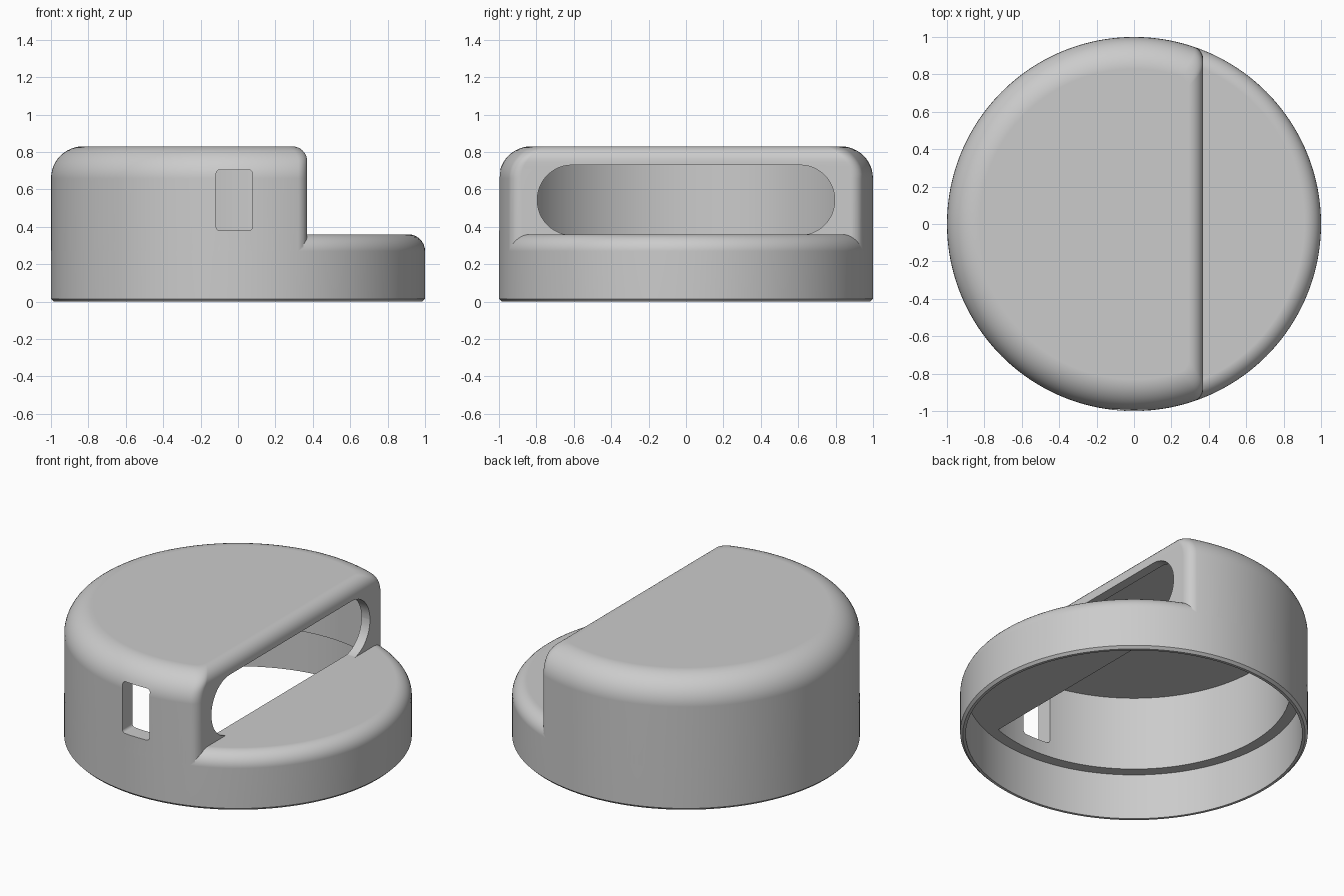
import bpy, math

if "Cube" in bpy.data.objects:
    bpy.data.objects.remove(bpy.data.objects["Cube"])

N = 144          # points around the long arc
STEP_X = 0.37    # position of the step wall


def loft(name, layers):
    """Closed solid from stacked outlines: layers = [(xyz points), ...] bottom to top."""
    n = len(layers[0])
    verts = [p for layer in layers for p in layer]
    faces = [tuple(reversed(range(n)))]
    for k in range(len(layers) - 1):
        a, b = k * n, (k + 1) * n
        faces += [(a + i, a + (i + 1) % n, b + (i + 1) % n, b + i) for i in range(n)]
    faces.append(tuple(range((len(layers) - 1) * n, len(layers) * n)))
    me = bpy.data.meshes.new(name)
    me.from_pydata(verts, [], faces)
    ob = bpy.data.objects.new(name, me)
    bpy.context.collection.objects.link(ob)
    return ob


def disc(r, z):
    return [(r * math.cos(2 * math.pi * i / 192), r * math.sin(2 * math.pi * i / 192), z)
            for i in range(192)]


def d_shape(r, xc, c, z, m=8):
    """Circle of radius r cut flat at x = xc, with corners rounded by c."""
    cx = xc - c
    cy = math.sqrt((r - c) ** 2 - cx ** 2)
    phi = math.atan2(cy, cx)
    pts = []
    for i in range(m):
        t = phi * i / m
        pts.append((cx + c * math.cos(t), cy + c * math.sin(t), z))
    for i in range(N + 1):
        t = phi + (2 * math.pi - 2 * phi) * i / N
        pts.append((r * math.cos(t), r * math.sin(t), z))
    for i in range(1, m + 1):
        t = -phi + phi * i / m
        pts.append((cx + c * math.cos(t), -cy + c * math.sin(t), z))
    return pts


def rounded_rect(w, h, r, m):
    """Half sizes w, h with corner radius r, counter-clockwise."""
    pts = []
    for k, (sx, sy) in enumerate([(1, 1), (-1, 1), (-1, -1), (1, -1)]):
        for i in range(m + 1):
            t = math.pi / 2 * (k + i / m)
            pts.append((sx * (w - r) + r * math.cos(t), sy * (h - r) + r * math.sin(t)))
    return pts


def boolean(target, other, op):
    mod = target.modifiers.new(op.lower(), 'BOOLEAN')
    mod.operation = op
    mod.solver = 'EXACT'
    mod.object = other
    bpy.context.view_layer.objects.active = target
    bpy.ops.object.modifier_apply(modifier=mod.name)
    bpy.data.objects.remove(other)


# Raised part: D-shaped, large fillet round the outside, small one on the step edge
layers = [d_shape(0.9995, STEP_X, 0.07, z) for z in (0.1, 0.66)]
for i in range(1, 13):
    t = math.pi / 2 * i / 12
    z = 0.66 + 0.17 * math.sin(t)
    out = 0.17 * (1 - math.cos(t))
    up = max(0.0, z - 0.75)
    step = 0.08 - math.sqrt(max(0.0, 0.08 ** 2 - up ** 2))
    layers.append(d_shape(0.9995 - out, STEP_X - step, 0.07, z))
raised = loft("raised_part", layers)

# Long slot through the step wall
ring = rounded_rect(0.795, 0.187, 0.185, 12)
slot = loft("slot_cutter", [[(x, y, z + 0.543) for y, z in ring] for x in (0.1, 0.7)])
boolean(raised, slot, 'DIFFERENCE')

# Round base whose filleted top forms the ledge
layers = [disc(0.985, 0.0), disc(1.0, 0.015), disc(1.0, 0.27)]
for i in range(1, 9):
    t = math.pi / 2 * i / 8
    layers.append(disc(0.91 + 0.09 * math.cos(t), 0.27 + 0.09 * math.sin(t)))
cap = loft("cap_body", layers)
boolean(cap, raised, 'UNION')

# Hollow: wide lower bore, narrower upper bore behind the step wall
boolean(cap, loft("lower_bore", [disc(0.968, -0.2), disc(0.968, 0.29)]), 'DIFFERENCE')
boolean(cap, loft("upper_bore", [d_shape(0.90, 0.31, 0.01, z, 3) for z in (0.1, 0.76)]),
        'DIFFERENCE')

# Small window in the front wall
ring = rounded_rect(0.097, 0.163, 0.02, 4)
window = loft("window_cutter",
              [[(x - 0.02, y, z + 0.542) for x, z in ring] for y in (-0.6, -1.2)])
boolean(cap, window, 'DIFFERENCE')

# Colour and shading
mat = bpy.data.materials.new("light grey")
mat.diffuse_color = (0.6, 0.6, 0.6, 1)
mat.use_nodes = True
mat.node_tree.nodes["Principled BSDF"].inputs["Base Color"].default_value = mat.diffuse_color
cap.data.materials.clear()
cap.data.materials.append(mat)
for p in cap.data.polygons:
    p.material_index = 0
bpy.ops.object.select_all(action='DESELECT')
cap.select_set(True)
bpy.context.view_layer.objects.active = cap
bpy.ops.object.shade_smooth_by_angle(angle=math.radians(30))
wn = cap.modifiers.new("weighted_normals", 'WEIGHTED_NORMAL')
wn.keep_sharp = True
